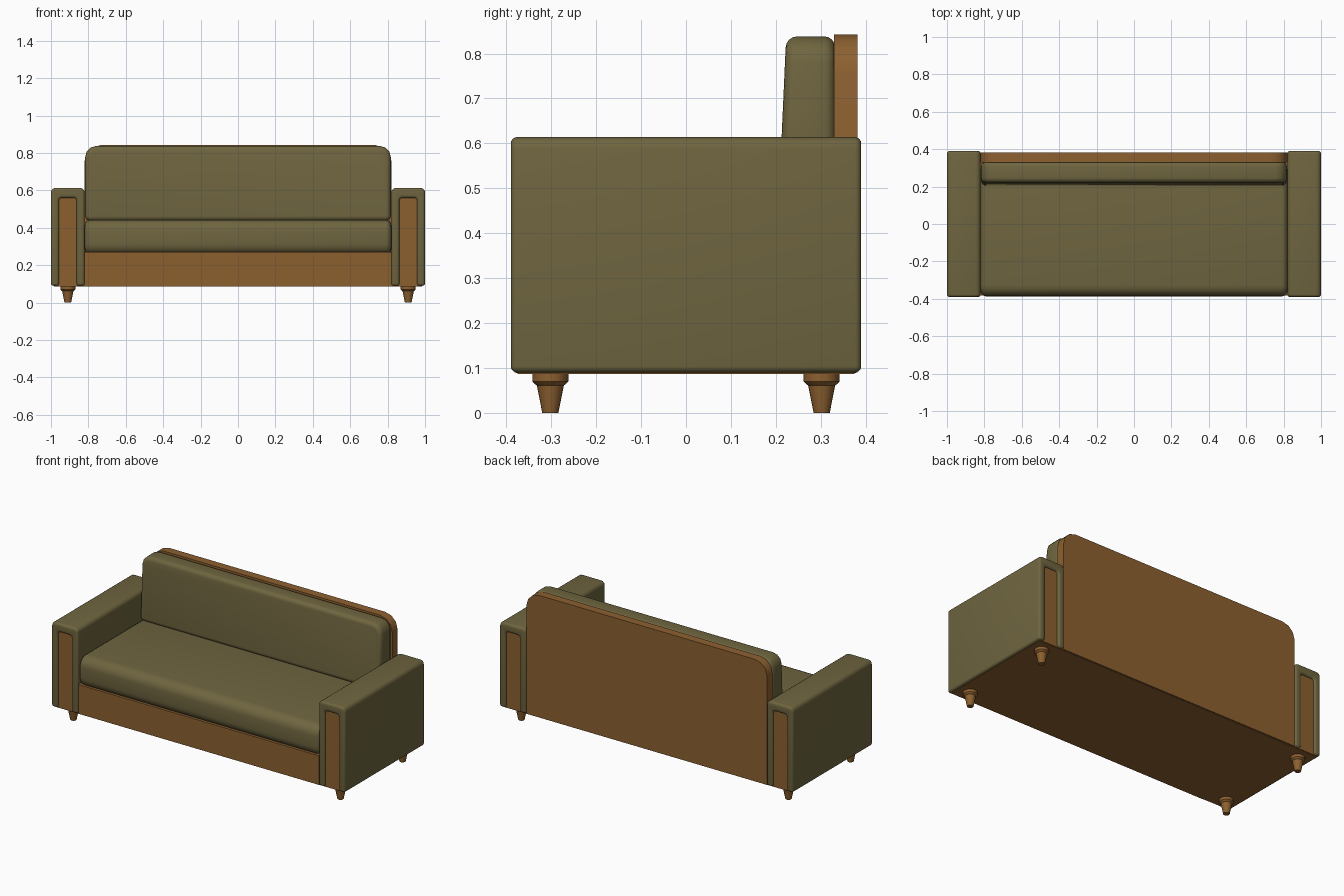
import bpy, bmesh, math

old = bpy.data.objects.get("Cube")
if old:
    bpy.data.objects.remove(old, do_unlink=True)


def material(name, color):
    m = bpy.data.materials.new(name)
    m.use_nodes = True
    m.diffuse_color = color
    m.node_tree.nodes["Principled BSDF"].inputs["Base Color"].default_value = color
    return m


FABRIC = material("olive fabric", (0.158, 0.130, 0.050, 1))
WOOD = material("warm wood", (0.265, 0.118, 0.030, 1))


def rounded(u0, u1, v0, v1, top=0.0, bottom=0.0, steps=4):
    """Counter-clockwise rectangle outline with rounded top and bottom corners."""
    pts = []
    corners = [(u1, v0, -1, 1, bottom), (u1, v1, 1, 1, top),
               (u0, v1, 1, -1, top), (u0, v0, -1, -1, bottom)]
    for i, (u, v, sv, su, r) in enumerate(corners):
        if r == 0:
            pts.append((u, v))
            continue
        for k in range(steps + 1):
            a = math.pi / 2 * (i - 1 + k / steps)
            pts.append((u - su * r + r * math.cos(a), v - sv * r + r * math.sin(a)))
    return pts


def finish(bm, name, mat):
    bmesh.ops.recalc_face_normals(bm, faces=bm.faces[:])
    mesh = bpy.data.meshes.new(name)
    bm.to_mesh(mesh)
    bm.free()
    mesh.materials.append(mat)
    ob = bpy.data.objects.new(name, mesh)
    bpy.context.collection.objects.link(ob)
    bpy.ops.object.select_all(action="DESELECT")
    ob.select_set(True)
    bpy.context.view_layer.objects.active = ob
    bpy.ops.object.shade_smooth_by_angle(angle=math.radians(38))
    return ob


def prism(name, outline, start, end, mat, axis="y", bevel=0.0, shape=None):
    """Extrude an upright outline along x or y, then round its sharp edges."""
    bm = bmesh.new()
    place = (lambda u, v, d: (u, d, v)) if axis == "y" else (lambda u, v, d: (d, u, v))
    rings = [[bm.verts.new(place(u, v, d)) for u, v in outline] for d in (start, end)]
    for ring in rings:
        bm.faces.new(ring)
    n = len(outline)
    for i in range(n):
        j = (i + 1) % n
        bm.faces.new((rings[0][i], rings[0][j], rings[1][j], rings[1][i]))
    bmesh.ops.recalc_face_normals(bm, faces=bm.faces[:])
    if shape:
        for v in bm.verts:
            shape(v.co)
    if bevel:
        sharp = [e for e in bm.edges if e.calc_face_angle(0) > math.radians(40)]
        bmesh.ops.bevel(bm, geom=sharp, offset=bevel, segments=4, profile=0.5,
                        affect="EDGES", clamp_overlap=True)
    return finish(bm, name, mat)


def lathe(name, profile, x, y, mat, sides=20):
    """Turned shape from (radius, height) pairs."""
    bm = bmesh.new()
    rings = [[bm.verts.new((x + r * math.cos(math.tau * i / sides),
                            y + r * math.sin(math.tau * i / sides), z))
              for i in range(sides)] for r, z in profile]
    for a, b in zip(rings, rings[1:]):
        for i in range(sides):
            j = (i + 1) % sides
            bm.faces.new((a[i], a[j], b[j], b[i]))
    bm.faces.new(rings[0])
    bm.faces.new(rings[-1])
    return finish(bm, name, mat)


# Wooden frame
prism("seat_base", rounded(-0.82, 0.82, 0.09, 0.27), -0.382, 0.335, WOOD)
prism("back_panel", rounded(-0.82, 0.82, 0.09, 0.842, top=0.085, steps=3), 0.33, 0.382, WOOD)
prism("bottom_board", rounded(-0.985, 0.985, 0.087, 0.1), -0.375, 0.375, WOOD)

# Seat cushion, softly rolled over at the front
prism("seat_cushion", rounded(-0.387, 0.32, 0.255, 0.443, top=0.06, bottom=0.06, steps=5),
      -0.82, 0.82, FABRIC, axis="x", bevel=0.03)


# Back cushion, thinner towards the top
def lean(co):
    if co.y < 0.27:
        co.y += 0.045 * (co.z - 0.44)


prism("back_cushion", rounded(-0.817, 0.817, 0.438, 0.838, top=0.06, bottom=0.025, steps=3),
      0.205, 0.332, FABRIC, bevel=0.03, shape=lean)

# Arms with inset wooden cores, and turned feet
for side, s in (("left", 1), ("right", -1)):
    lo, hi = sorted((0.82 * s, s))
    outer = rounded(lo, hi, 0.09, 0.614, top=0.026)
    inner = rounded(lo + 0.043, hi - 0.043, 0.09, 0.56, top=0.016)
    # The wrap is an arch: over the outside, back along the inside
    arch = outer + inner[-1:] + inner[-2:0:-1] + inner[:1]
    prism(side + "_arm_wrap", arch, -0.39, 0.39, FABRIC, bevel=0.014)
    prism(side + "_arm_core", rounded(lo + 0.04, hi - 0.04, 0.089, 0.562, top=0.016),
          -0.378, 0.378, WOOD)
    for end, y in (("front", -0.302), ("back", 0.302)):
        lathe(f"{side}_{end}_foot",
              [(0.018, 0), (0.030, 0.061), (0.034, 0.064), (0.040, 0.070), (0.040, 0.090)],
              0.91 * s, y, WOOD)
